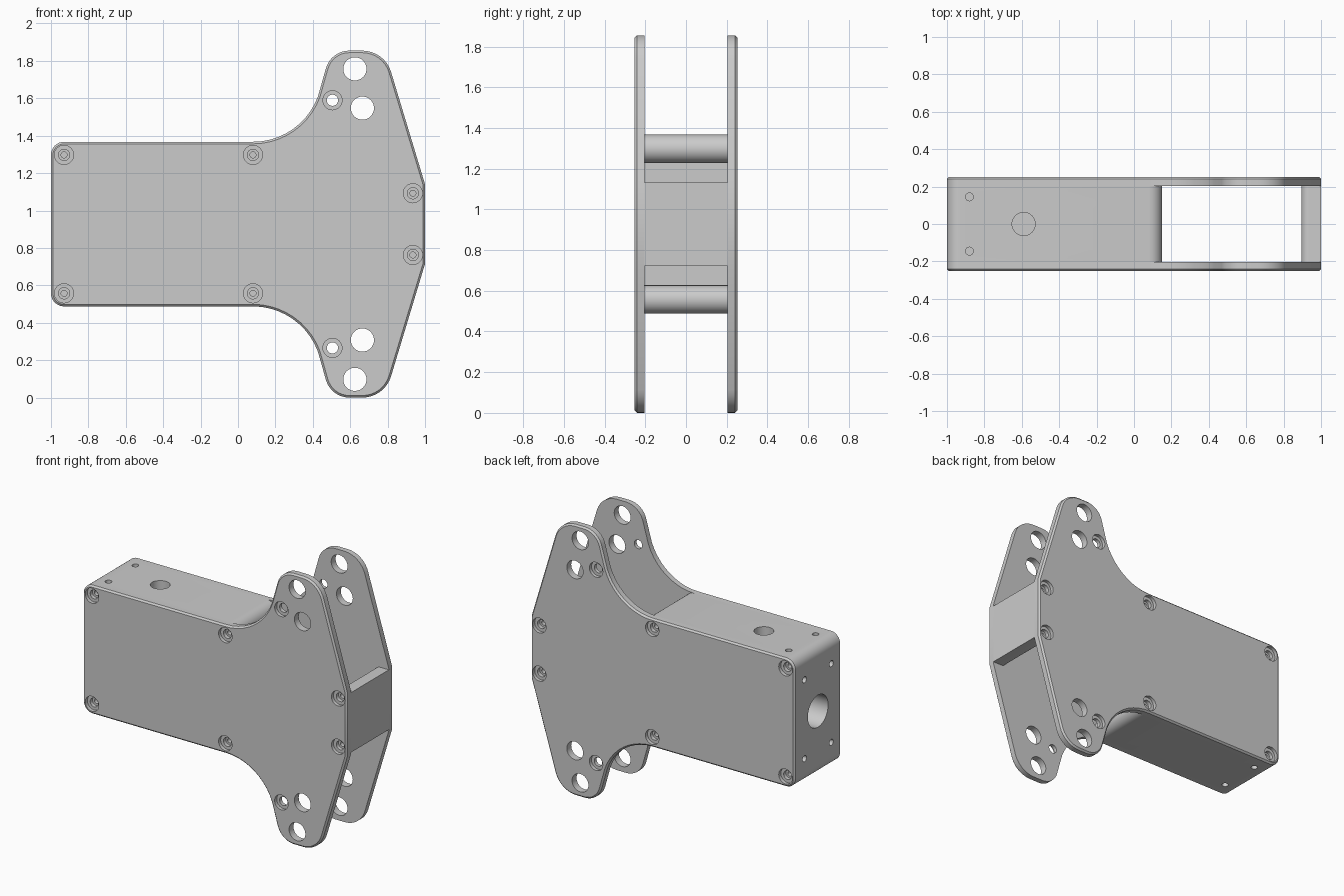
import bpy, bmesh
from math import cos, sin, radians, pi
from mathutils import Matrix, Vector

if "Cube" in bpy.data.objects:
    bpy.data.objects.remove(bpy.data.objects["Cube"])

MID = 0.9275          # height of the symmetry plane
Y_IN, Y_OUT = 0.204, 0.252


def arc(cx, cz, r, a0, a1, n=8):
    return [(cx + r * cos(radians(a0 + (a1 - a0) * i / n)),
             cz + r * sin(radians(a0 + (a1 - a0) * i / n))) for i in range(n + 1)]


def mirrored(upper):
    """Close an upper half outline with its reflection below the mid plane."""
    return upper + [(x, -z) for x, z in reversed(upper)]


def make_object(name, bm):
    bmesh.ops.recalc_face_normals(bm, faces=bm.faces)
    me = bpy.data.meshes.new(name)
    bm.to_mesh(me)
    bm.free()
    ob = bpy.data.objects.new(name, me)
    bpy.context.collection.objects.link(ob)
    return ob


def prism(name, outline, y0, y1, chamfer=0):
    """Extrude an x/z outline from y0 to y1, optionally chamfering the y0 rim."""
    bm = bmesh.new()
    face = bm.faces.new([bm.verts.new((x, y0, z + MID)) for x, z in outline])
    ext = bmesh.ops.extrude_face_region(bm, geom=[face], use_keep_orig=True)
    verts = [g for g in ext["geom"] if isinstance(g, bmesh.types.BMVert)]
    bmesh.ops.translate(bm, verts=verts, vec=(0, y1 - y0, 0))
    bmesh.ops.recalc_face_normals(bm, faces=bm.faces)
    if chamfer:
        rim = [e for e in bm.edges if all(abs(v.co.y - y0) < 1e-6 for v in e.verts)]
        bmesh.ops.bevel(bm, geom=rim, offset=chamfer, segments=1,
                        affect='EDGES', profile=0.5)
    return make_object(name, bm)


def activate(ob):
    bpy.ops.object.select_all(action='DESELECT')
    ob.select_set(True)
    bpy.context.view_layer.objects.active = ob


def drill(ob, holes):
    """holes: (start point, end point, radius); subtract them all."""
    bm = bmesh.new()
    for p, q, r in holes:
        p, q = Vector(p), Vector(q)
        rot = (q - p).to_track_quat('Z', 'Y').to_matrix().to_4x4()
        bmesh.ops.create_cone(bm, cap_ends=True, segments=32, radius1=r, radius2=r,
                              depth=(q - p).length,
                              matrix=Matrix.Translation((p + q) / 2) @ rot)
    cutter = make_object("hole_cutter", bm)
    cutter.hide_render = True
    mod = ob.modifiers.new("holes", 'BOOLEAN')
    mod.operation, mod.solver, mod.object = 'DIFFERENCE', 'EXACT', cutter
    activate(ob)
    bpy.ops.object.modifier_apply(modifier=mod.name)
    bpy.data.objects.remove(cutter)


def mirror_y(ob):
    mod = ob.modifiers.new("mirror", 'MIRROR')
    mod.use_axis = (False, True, False)
    mod.use_mirror_merge = False
    activate(ob)
    bpy.ops.object.modifier_apply(modifier=mod.name)


def finish(ob):
    activate(ob)
    bpy.ops.object.shade_smooth_by_angle(angle=radians(28))


# Screw positions, relative to the mid plane
core_screws = [(x, s * 0.37) for x in (-0.93, 0.08) for s in (1, -1)]
nose_screws = [(0.935, s * 0.165) for s in (1, -1)]
lobe_screws = [(0.505, s * 0.662) for s in (1, -1)]
big_holes = [(x, s * z) for x, z in ((0.625, 0.83), (0.665, 0.62)) for s in (1, -1)]

# Side plates with two lobes each
plate = prism("side_plates", mirrored(
    arc(-0.93, 0.37, 0.07, 180, 90)
    + arc(0.08, 0.81, 0.37, 270, 340, 10)
    + arc(0.595, 0.7975, 0.13, 166, 90)
    + arc(0.665, 0.7675, 0.16, 90, 17)
    + [(1.0, 0.2125)]), -Y_OUT, -Y_IN, chamfer=0.011)
screws = core_screws + nose_screws + lobe_screws
drill(plate, [((x, -0.3, z + MID), (x, -0.15, z + MID), 0.03) for x, z in screws]
      + [((x, -0.3, z + MID), (x, -0.15, z + MID), 0.062) for x, z in big_holes])
drill(plate, [((x, -0.3, z + MID), (x, -0.229, z + MID), 0.051) for x, z in screws])
mirror_y(plate)
finish(plate)

# U-shaped housing: back wall, top wall and bottom wall with rounded ends
core = prism("housing", mirrored(
    arc(-0.93, 0.37, 0.07, 180, 90)
    + arc(0.08, 0.37, 0.07, 90, -90, 12)
    + [(-0.86, 0.30)]), -Y_IN, Y_IN)
holes = [((x, s * 0.3, z + MID), (x, s * 0.1, z + MID), 0.016)
         for x, z in core_screws for s in (1, -1)]
for s in (1, -1):
    for t in (1, -1):
        # small mounting holes in the top, bottom and back
        holes.append(((-0.88, s * 0.145, MID + t * 0.5),
                      (-0.88, s * 0.145, MID + t * 0.345), 0.021))
        holes.append(((-1.1, s * 0.145, MID + t * 0.27),
                      (-0.905, s * 0.145, MID + t * 0.27), 0.021))
holes.append(((-0.59, 0, MID + 0.5), (-0.59, 0, MID + 0.2), 0.062))  # top cable hole
holes.append(((-1.1, 0, MID), (-0.8, 0, MID), 0.11))                 # back cable hole
drill(core, holes)
finish(core)

# Nose bar joining the plates at the front end
bar = prism("nose_bar", mirrored(
    arc(0.935, 0.165, 0.04, 180, 90) + [(1.0, 0.205)]), -Y_IN, Y_IN)
drill(bar, [((x, s * 0.3, z + MID), (x, s * 0.1, z + MID), 0.016)
            for x, z in nose_screws for s in (1, -1)])
finish(bar)
